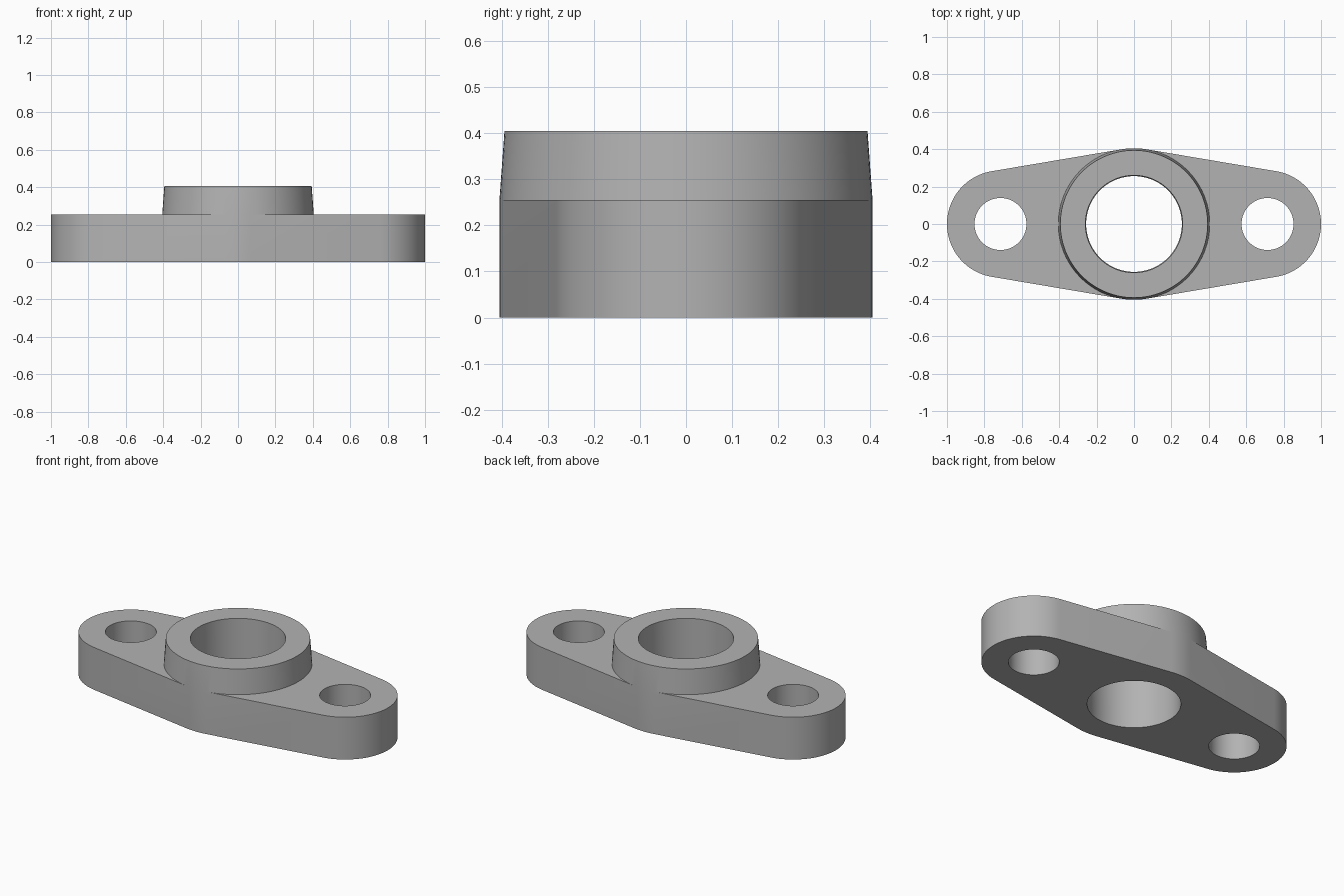
import bpy
import bmesh
from math import asin, cos, sin, pi, tau, radians
from mathutils import Vector

if "Cube" in bpy.data.objects:
    bpy.data.objects.remove(bpy.data.objects["Cube"], do_unlink=True)

PLATE_TOP, BOSS_TOP = 0.255, 0.405
EAR_X, EAR_R, HOLE_R = 0.714, 0.286, 0.139
BOSS_R, BOSS_TOP_R = 0.405, 0.394
BORE_R, BORE_TOP_R = 0.256, 0.26
TILT = asin((BOSS_R - EAR_R) / EAR_X)   # slope of the straight flanks
T = pi / 2 - TILT                       # angle of the tangent points


def arc(r, a0, a1, n, cx=0.0):
    return [Vector((cx + r * cos(a0 + (a1 - a0) * i / n),
                    r * sin(a0 + (a1 - a0) * i / n), 0)) for i in range(n + 1)]


def ring(r, n=96, cx=0.0):
    return arc(r, 0, tau, n, cx)[:-1]


def boss_ring(r):
    # circle with vertices on the tangent points
    return (arc(r, -T, T, 44)[:-1] + arc(r, T, pi - T, 6)[:-1]
            + arc(r, pi - T, pi + T, 44)[:-1] + arc(r, pi + T, tau - T, 6)[:-1])


bm = bmesh.new()


def wall(lower, z0, upper, z1):
    a = [bm.verts.new((p.x, p.y, z0)) for p in lower]
    b = [bm.verts.new((p.x, p.y, z1)) for p in upper]
    for i in range(len(a)):
        j = (i + 1) % len(a)
        bm.faces.new((a[i], a[j], b[j], b[i]))


def fill(loops, z):
    edges = []
    for loop in loops:
        v = [bm.verts.new((p.x, p.y, z)) for p in loop]
        edges += [bm.edges.new((v[i - 1], v[i])) for i in range(len(v))]
    bmesh.ops.triangle_fill(bm, edges=edges, use_beauty=True,
                            normal=(0, 0, 1))


# Outer plate wall and underside
outline = (arc(EAR_R, -T, T, 48, EAR_X) + arc(BOSS_R, T, pi - T, 6)
           + arc(EAR_R, pi - T, pi + T, 48, -EAR_X)
           + arc(BOSS_R, pi + T, tau - T, 6))
holes = [ring(HOLE_R, 64, s * EAR_X) for s in (1, -1)]
wall(outline, 0, outline, PLATE_TOP)
fill([outline, ring(BORE_R)] + holes, 0)

# Bolt holes and the plate top on each ear, outside the boss
for s, hole in zip((1, -1), holes):
    wall(hole, 0, hole, PLATE_TOP)
    ear = arc(EAR_R, -T, T, 48, EAR_X) + arc(BOSS_R, T, -T, 44)
    fill([[Vector((s * p.x, p.y, 0)) for p in ear], hole], PLATE_TOP)

# Drafted boss, its rim and the through bore
wall(boss_ring(BOSS_R), PLATE_TOP, boss_ring(BOSS_TOP_R), BOSS_TOP)
fill([boss_ring(BOSS_TOP_R), ring(BORE_TOP_R)], BOSS_TOP)
wall(ring(BORE_R), 0, ring(BORE_TOP_R), BOSS_TOP)

bmesh.ops.remove_doubles(bm, verts=bm.verts, dist=0.0002)
bmesh.ops.recalc_face_normals(bm, faces=bm.faces)
mesh = bpy.data.meshes.new("flange")
bm.to_mesh(mesh)
bm.free()
flange = bpy.data.objects.new("flange", mesh)
bpy.context.collection.objects.link(flange)

# Plain grey metal
grey = bpy.data.materials.new("grey metal")
grey.use_nodes = True
colour = (0.45, 0.45, 0.45, 1)
grey.diffuse_color = colour
grey.node_tree.nodes["Principled BSDF"].inputs["Base Color"].default_value = colour
mesh.materials.append(grey)

bpy.ops.object.select_all(action='DESELECT')
flange.select_set(True)
bpy.context.view_layer.objects.active = flange
bpy.ops.object.shade_smooth_by_angle(angle=radians(30))
